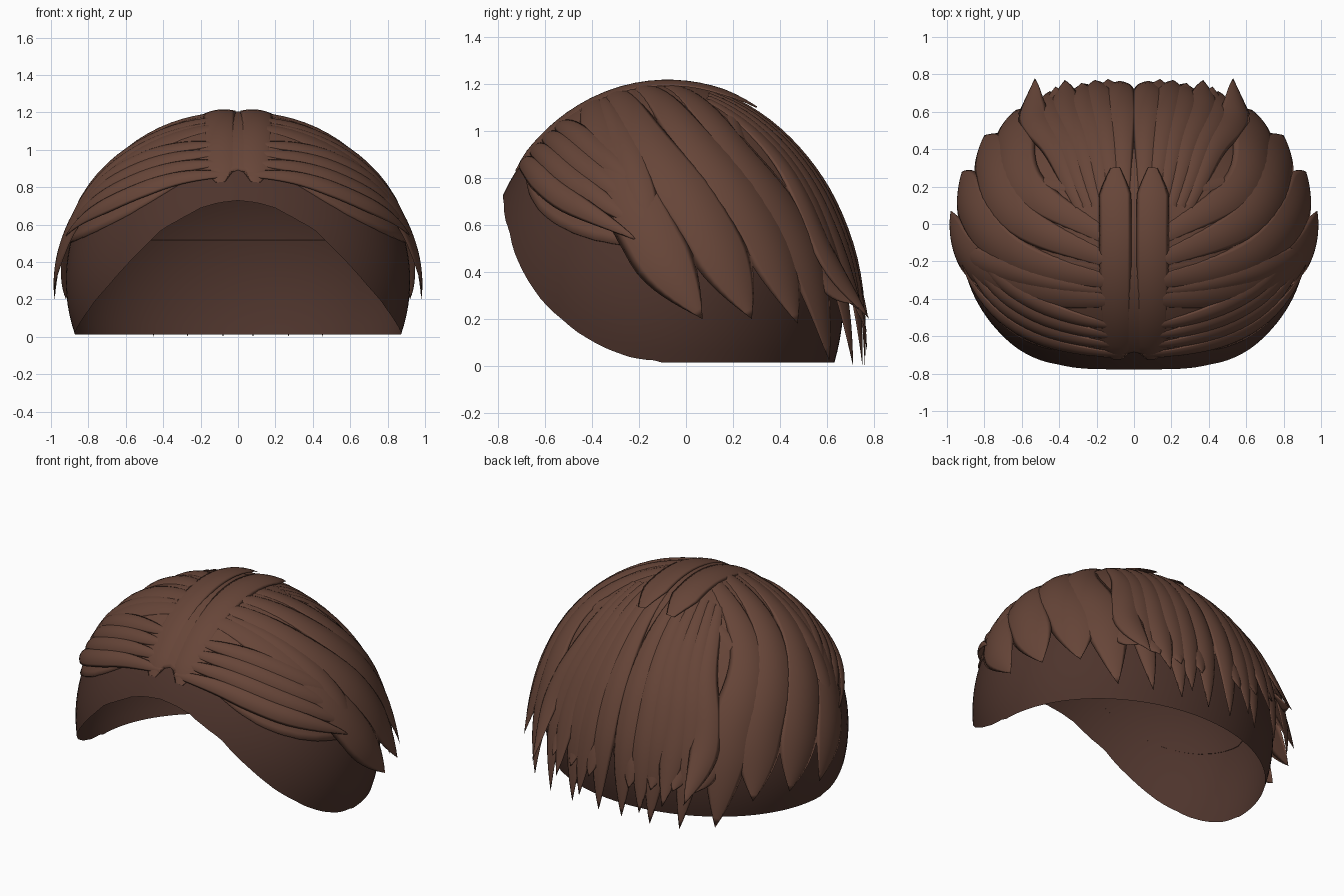
import bpy, bmesh, math
from mathutils import Vector

if "Cube" in bpy.data.objects:
    bpy.data.objects.remove(bpy.data.objects["Cube"])

C = Vector((0, -.1, .3))          # skull centre
R = Vector((.925, .775, .9))      # skull radii


def material(name, col):
    m = bpy.data.materials.new(name)
    m.diffuse_color = (*col, 1)
    m.use_nodes = True
    m.node_tree.nodes["Principled BSDF"].inputs["Base Color"].default_value = m.diffuse_color
    return m


HAIR = material("hair_brown", (.135, .06, .04))
SCALP = material("scalp_brown", (.075, .034, .025))


def finish(name, grid, mat, closed=False, mirror=False):
    bm = bmesh.new()
    rows = [[bm.verts.new(p) for p in row] for row in grid]
    for a, b in zip(rows, rows[1:]):
        n = len(a)
        for i in range(n if closed else n - 1):
            j = (i + 1) % n
            bm.faces.new((a[i], a[j], b[j], b[i]))
    bmesh.ops.remove_doubles(bm, verts=bm.verts, dist=1e-5)
    if mirror:
        geo = bm.verts[:] + bm.edges[:] + bm.faces[:]
        d = bmesh.ops.duplicate(bm, geom=geo)["geom"]
        bmesh.ops.scale(bm, vec=(-1, 1, 1), verts=[v for v in d if isinstance(v, bmesh.types.BMVert)])
        bmesh.ops.reverse_faces(bm, faces=[f for f in d if isinstance(f, bmesh.types.BMFace)])
    me = bpy.data.meshes.new(name)
    bm.to_mesh(me)
    bm.free()
    me.materials.append(mat)
    for p in me.polygons:
        p.use_smooth = True
    ob = bpy.data.objects.new(name, me)
    bpy.context.collection.objects.link(ob)
    return ob


def interp(tab, x):
    for (x0, z0), (x1, z1) in zip(tab, tab[1:]):
        if x <= x1:
            return z0 + (z1 - z0) * (x - x0) / (x1 - x0)
    return tab[-1][1]


def skull(a, th, s=1):
    d = Vector((math.cos(a) * math.sin(th), math.sin(a) * math.sin(th), math.cos(th)))
    return C + Vector(R[i] * d[i] * s for i in range(3))


def shell(name, edge, back_z, s, mat, lip):
    # dome trimmed along an edge height given as a function of |x|
    n, m, cols = 128, 32, []
    for k in range(n):
        a, th = 2 * math.pi * k / n, .3
        while True:
            p = skull(a, th, s)
            if p.z <= (interp(edge, abs(p.x)) if p.y < C.y else back_z):
                break
            th += .003
        col = [skull(a, th * i / m, s) for i in range(m + 1)]
        if lip:
            col.append(skull(a, th, lip))
        cols.append(col)
    return finish(name, [list(r) for r in zip(*cols)][::-1], mat, closed=True)


# scalp cap, arched open at the face
shell("scalp_cap", [(0, .73), (.1, .72), (.2, .69), (.4, .58), (.565, .42), (.76, .2),
                    (.83, .1), (.88, .015)], .015, .995, SCALP, None)
# combed hair layer lying on the scalp
shell("hair_base", [(0, .9), (.05, .88), (.15, .89), (.3, .83), (.4, .77), (.6, .65),
                    (.8, .55), (.92, .5)], .52, 1.006, HAIR, .99)


def unit(p):
    return Vector((p[i] - C[i]) / R[i] for i in range(3))


def lock(name, pts, width, lift=1.0, bulge=.022, blunt=False, bend=3):
    # tapered strand following the skull, free tip, mirrored to both sides
    P = [Vector(p) for p in pts]
    f_tip = unit(P[-1]).length
    n, w = 24, 8
    path = []
    for i in range(n + 1):
        t = i / n * (len(P) - 1)
        k = min(int(t), len(P) - 2)
        u = t - k
        a, b = P[k], P[k + 1]
        a0 = P[k - 1] if k else 2 * a - b
        b1 = P[k + 2] if k + 2 < len(P) else 2 * b - a
        q = .5 * (2 * a + (b - a0) * u + (2 * a0 - 5 * a + 4 * b - b1) * u ** 2
                  + (3 * a - a0 - 3 * b + b1) * u ** 3)
        d = unit(q).normalized()
        s = lift + (f_tip - lift) * (i / n) ** bend
        path.append((C + Vector(R[j] * d[j] * s for j in range(3)), d))
    grid = []
    for i, (p, d) in enumerate(path):
        t = i / n
        tan = path[min(i + 1, n)][0] - path[max(i - 1, 0)][0]
        nor = Vector(d[j] / R[j] for j in range(3)).normalized()
        side = tan.cross(nor).normalized()
        if blunt:
            prof = min(1, 6 * t + .3, 6 * (1 - t) + .3)
        else:
            prof = (.35 + .65 * min(1, t / .5)) * (1 if t < .68 else max(0, 1 - ((t - .68) / .32) ** 1.5))
        s = unit(p).length
        row = []
        for j in range(w + 1):
            v = 2 * j / w - 1
            q = p + side * v * width * prof / 2
            dq = unit(q)
            q = C + Vector(R[k] * dq[k] * s / dq.length for k in range(3))
            row.append(q + nor * bulge * (1 - v * v) * min(1, prof))
        row += [p + side * v * width * prof / 2 - nor * .006 * prof for v in (.5, 0, -.5)]
        grid.append(row)
    return finish(name, grid, HAIR, closed=True)


def both(name, *args, **kw):
    ob = lock(name, *args, **kw)
    m = ob.modifiers.new("mirror", 'MIRROR')
    m.use_clip = False
    m.use_mirror_merge = False


# strips beside the centre parting
both("parting_strip", [(.1, -.76, .86), (.1, -.55, 1.05), (.1, -.1, 1.2), (.1, .3, 1.1)], .175,
     blunt=True, bulge=.012)

# strands sweeping along the front hairline
for i in range(4):
    o = i * .055
    both(f"hairline_strand_{i}", [(.05 + o * .3, -.74 + o, .91 + o), (.3, -.68 + o, .86 + o),
                                  (.62, -.5 + o, .69 + o), (.925 - .01 * i, -.2 + o, .53 + o * .4)],
         .11, bulge=.016, bend=1)

# side locks sweeping back to loose tips: start y, mid y/z, tip
side = [(-.42, -.33, .85, (.98, .07, .2)), (-.3, -.16, .85, (.92, .28, .2)),
        (-.18, .02, .85, (.80, .475, .18)), (-.06, .18, .82, (.63, .61, .02))]
for i, (y0, y1, z1, tip) in enumerate(side):
    low_y = tip[1] - .19 + .03 * i
    both(f"side_lock_{i}", [(.16, y0, 1.15), (.62 - .03 * i, y1, z1 + .05),
                            (.93 - .09 * i, low_y, .5), tip], .27, lift=1.004)

# filler strands between the side locks
for i in range(5):
    y = -.36 + .13 * i
    both(f"side_filler_{i}", [(.17, y, 1.14), (.55, y + .08, .96), (.8 - .03 * i, y + .16, .74),
                              (.93 - .06 * i, y + .22, .5)], .15, lift=1.0, bulge=.018, bend=1)

# back locks falling from the crown and flaring at the nape
back = [(.30, .57, (.53, .78, .2)), (.25, .47, (.45, .71, .0)), (.2, .36, (.37, .77, .14)),
        (.15, .26, (.27, .75, .0)), (.1, .18, (.21, .77, .06)), (.05, .07, (.08, .76, .0))]
for i, (x0, x1, tip) in enumerate(back):
    both(f"back_lock_{i}", [(x0, .1, 1.15), (x0 + (x1 - x0) * .6, .45, .9), (x1, .62, .5), tip],
         .17, lift=1.004, bend=3)

# short flicked tufts over the nape
for i in range(4):
    x = .1 + .14 * i
    both(f"nape_tuft_{i}", [(x, .58 - .02 * i, .7), (x + .01, .64 - .04 * i, .52),
                            (x + .03, .7 - .04 * i, .36), (x + .04, .775 - .02 * i, .2 + .02 * i)],
         .14, lift=1.0, bend=2)
